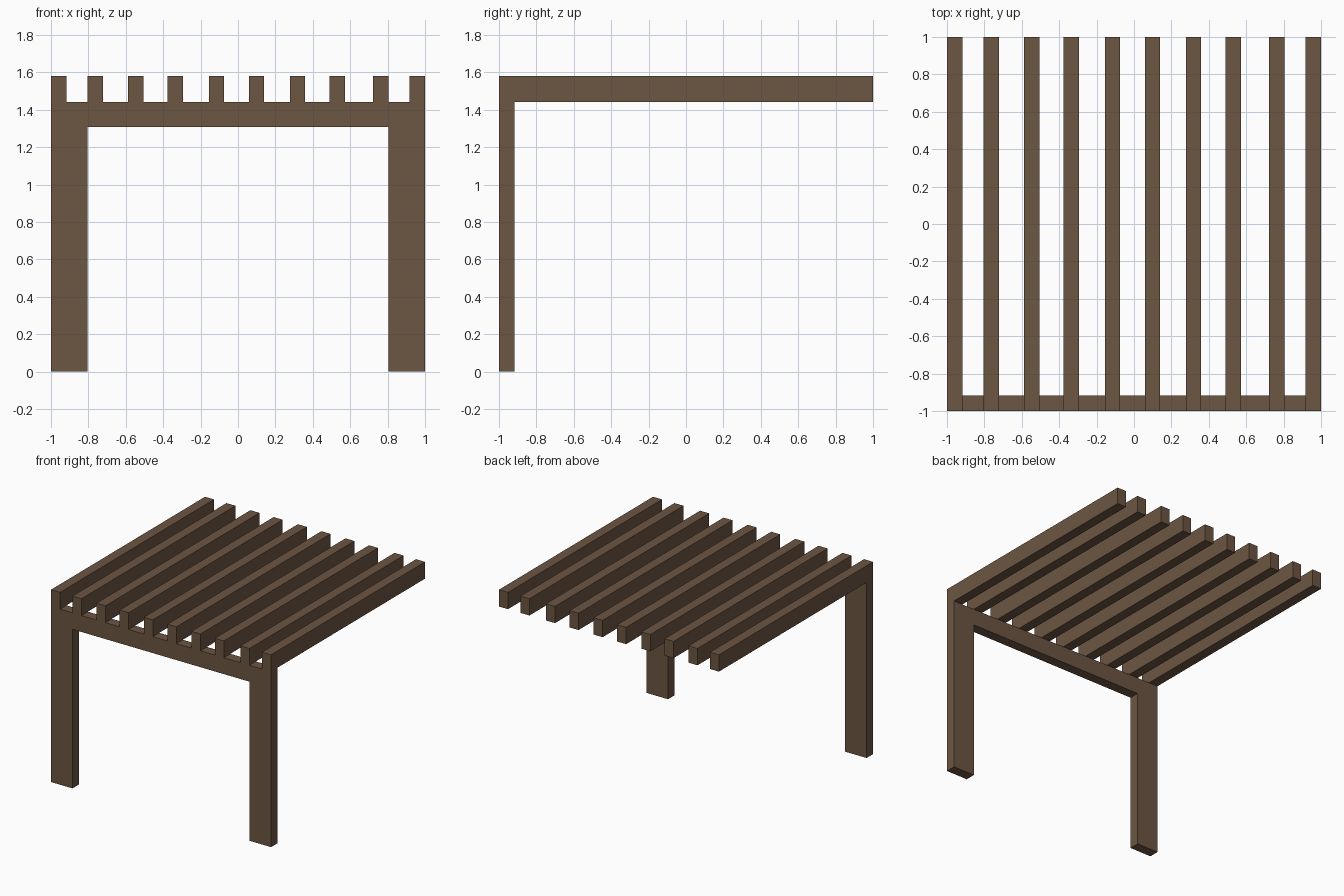
import bpy, bmesh

if "Cube" in bpy.data.objects:
    bpy.data.objects.remove(bpy.data.objects["Cube"])

wood = bpy.data.materials.new("brown_wood")
wood.diffuse_color = (0.15, 0.092, 0.055, 1.0)
wood.use_nodes = True
wood.node_tree.nodes["Principled BSDF"].inputs["Base Color"].default_value = wood.diffuse_color


def extrude_profile(name, profile, y0, y1):
    """Extrude an XZ outline along y."""
    bm = bmesh.new()
    face = bm.faces.new([bm.verts.new((x, y0, z)) for x, z in profile])
    ext = bmesh.ops.extrude_face_region(bm, geom=[face])
    moved = [g for g in ext["geom"] if isinstance(g, bmesh.types.BMVert)]
    bmesh.ops.translate(bm, verts=moved, vec=(0, y1 - y0, 0))
    bmesh.ops.recalc_face_normals(bm, faces=bm.faces)
    mesh = bpy.data.meshes.new(name)
    bm.to_mesh(mesh)
    bm.free()
    mesh.materials.append(wood)
    obj = bpy.data.objects.new(name, mesh)
    bpy.context.collection.objects.link(obj)
    return obj


BACK, FRONT, FRAME_BACK = 1.0, -1.0, -0.917
LEG_IN, BEAM_LOW, BEAM_TOP, TOP = 0.805, 1.307, 1.442, 1.58
SLAT_W = 0.082

# Front frame: two legs and the cross beam in one outline
extrude_profile("front_frame", [
    (-1, 0), (-LEG_IN, 0), (-LEG_IN, BEAM_LOW), (LEG_IN, BEAM_LOW),
    (LEG_IN, 0), (1, 0), (1, BEAM_TOP), (-1, BEAM_TOP)], FRONT, FRAME_BACK)

# Roof slats resting on the beam, slightly unevenly spaced
slat_left = [-1, -0.805, -0.587, -0.376, -0.156, 0.058, 0.277, 0.49, 0.723, 0.918]
for i, x in enumerate(slat_left):
    extrude_profile(f"roof_slat_{i + 1}", [
        (x, BEAM_TOP), (x + SLAT_W, BEAM_TOP), (x + SLAT_W, TOP), (x, TOP)],
        FRONT, BACK)
